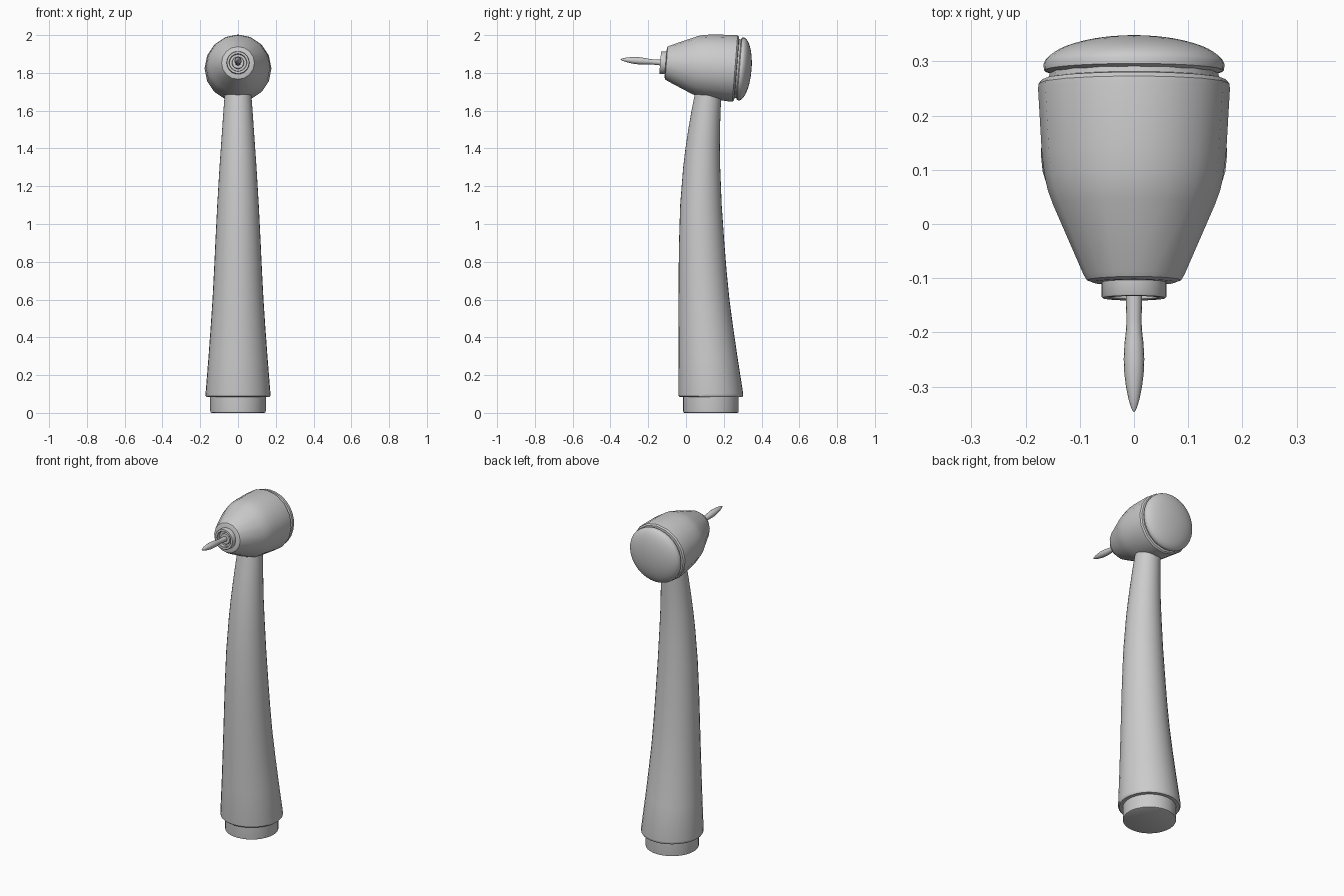
import bpy, bmesh, math
from mathutils import Matrix, Vector

if "Cube" in bpy.data.objects:
    bpy.data.objects.remove(bpy.data.objects["Cube"], do_unlink=True)

grey = bpy.data.materials.new("light grey")
grey.use_nodes = True
colour = (0.6, 0.6, 0.6, 1)
grey.diffuse_color = colour
grey.node_tree.nodes["Principled BSDF"].inputs["Base Color"].default_value = colour


def loft(name, stations, sides=32, matrix=Matrix()):
    """Skin circular rings given as (radius, height, sideways offset)."""
    bm = bmesh.new()
    rings = []
    for radius, height, offset in stations:
        ring = []
        for i in range(sides):
            a = math.tau * i / sides
            ring.append(bm.verts.new((radius * math.cos(a), offset + radius * math.sin(a), height)))
        rings.append(ring)
    for low, high in zip(rings, rings[1:]):
        for i in range(sides):
            j = (i + 1) % sides
            bm.faces.new((low[i], low[j], high[j], high[i]))
    bm.faces.new(rings[0][::-1])
    bm.faces.new(rings[-1])
    bm.transform(matrix)
    bmesh.ops.recalc_face_normals(bm, faces=bm.faces)
    mesh = bpy.data.meshes.new(name)
    bm.to_mesh(mesh)
    bm.free()
    mesh.materials.append(grey)
    obj = bpy.data.objects.new(name, mesh)
    bpy.context.collection.objects.link(obj)
    bpy.ops.object.select_all(action='DESELECT')
    obj.select_set(True)
    bpy.context.view_layer.objects.active = obj
    bpy.ops.object.shade_smooth_by_angle(angle=math.radians(35))
    return obj


# Head axis runs front to back and dips slightly toward the back
axis = Vector((0, 1, -0.08)).normalized()
side = Vector((1, 0, 0))
up = axis.cross(side)
head_matrix = Matrix((side, up, axis)).transposed().to_4x4()
head_matrix.translation = (0, 0, 1.844)


def head_part(name, profile, sides=32):
    return loft(name, [(r, s, 0) for r, s in profile], sides, head_matrix)


# Handle: tapering and gently curved, with a rounded lower rim
loft("handle", [
    (0.145, 0.083, 0.132), (0.166, 0.084, 0.132), (0.171, 0.09, 0.131), (0.172, 0.1, 0.131),
    (0.156, 0.3, 0.116), (0.145, 0.45, 0.105), (0.135, 0.6, 0.095), (0.127, 0.75, 0.088),
    (0.12, 0.9, 0.083), (0.11, 1.1, 0.079), (0.098, 1.3, 0.083), (0.091, 1.4, 0.088),
    (0.084, 1.5, 0.096), (0.077, 1.6, 0.106), (0.071, 1.68, 0.116), (0.066, 1.76, 0.126)])

# Base plug
loft("base_connector", [
    (0.14, 0, 0.132), (0.146, 0.003, 0.132), (0.147, 0.01, 0.132), (0.147, 0.1, 0.132)])

# Head housing with a narrowed groove at the rear
head_part("head_housing", [
    (0.04, -0.108), (0.076, -0.108), (0.087, -0.104), (0.093, -0.094), (0.149, 0.035),
    (0.159, 0.062), (0.165, 0.09), (0.17, 0.13), (0.177, 0.25), (0.176, 0.26),
    (0.169, 0.268), (0.157, 0.27), (0.155, 0.285)], 16)

# Domed rear cap
dome = [(0.168 * math.cos(t), 0.29 + 0.058 * math.sin(t))
        for t in (math.radians(d) for d in range(6, 90, 7))]
head_part("rear_cap", [(0.15, 0.278), (0.158, 0.281), (0.166, 0.284)] + dome)

# Hollow front collar and the chuck inside it
head_part("front_collar", [
    (0.046, -0.1), (0.06, -0.1), (0.06, -0.134), (0.058, -0.137), (0.047, -0.137),
    (0.045, -0.135), (0.045, -0.112), (0.02, -0.112)])
head_part("chuck", [(0.032, -0.1), (0.032, -0.122), (0.03, -0.125), (0.012, -0.125)], 24)

# Slender bur with a flame-shaped tip
head_part("bur", [
    (0.001, -0.348), (0.005, -0.341), (0.01, -0.325), (0.015, -0.3), (0.018, -0.275),
    (0.019, -0.25), (0.0175, -0.22), (0.0145, -0.195), (0.014, -0.175), (0.015, -0.14),
    (0.015, -0.1)], 16)
